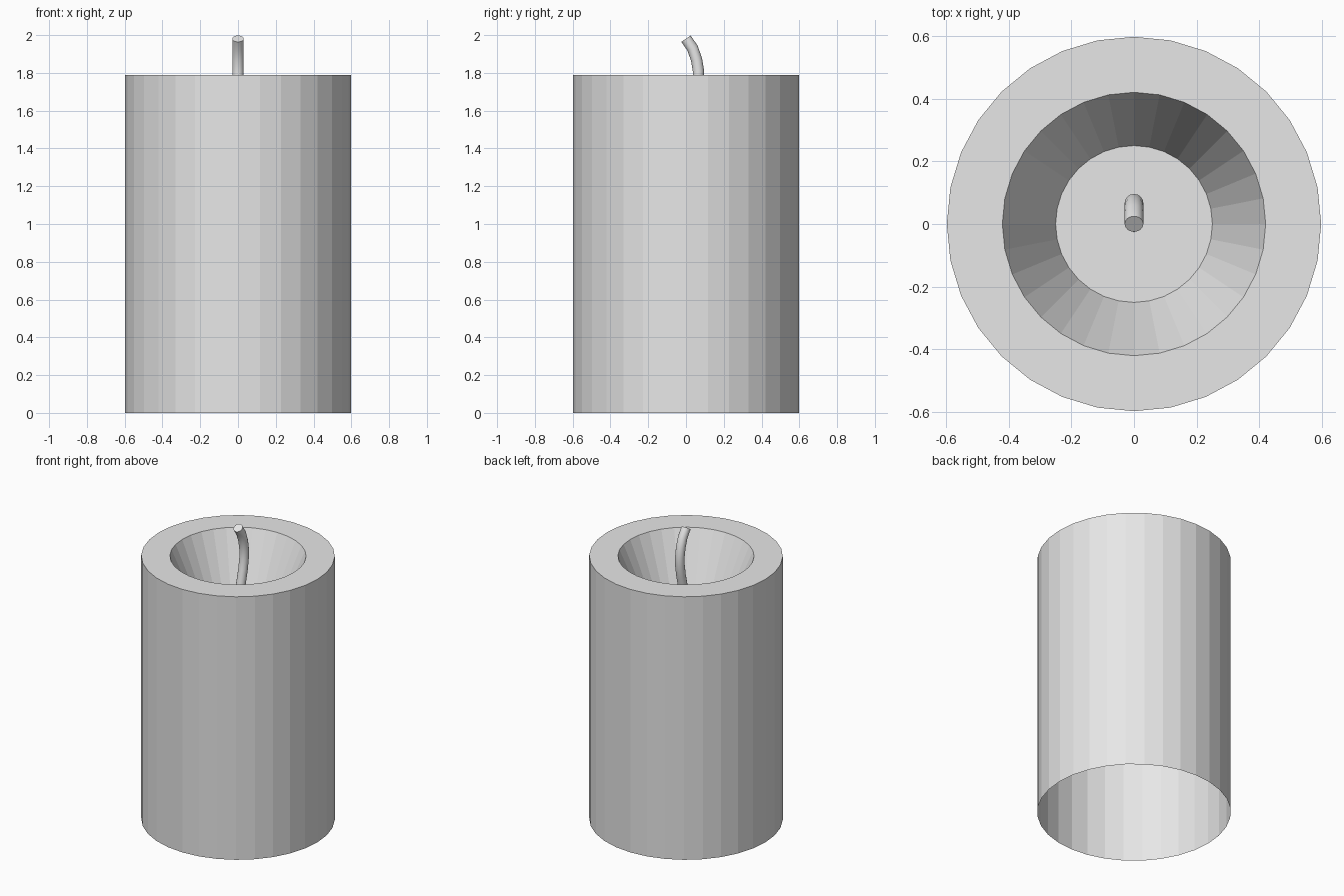
import bpy, bmesh, math
from mathutils import Vector

if "Cube" in bpy.data.objects:
    bpy.data.objects.remove(bpy.data.objects["Cube"])

wax = bpy.data.materials.new("pale grey")
wax.diffuse_color = (0.8, 0.8, 0.8, 1)
wax.use_nodes = True
wax.node_tree.nodes["Principled BSDF"].inputs["Base Color"].default_value = wax.diffuse_color


def skin(name, rings, cap_first, cap_last, smooth):
    """Bridge successive vertex rings into one surface."""
    bm = bmesh.new()
    loops = [[bm.verts.new(p) for p in ring] for ring in rings]
    n = len(loops[0])
    for a, b in zip(loops, loops[1:]):
        for i in range(n):
            j = (i + 1) % n
            bm.faces.new((a[i], a[j], b[j], b[i])).smooth = smooth
    if cap_first:
        bm.faces.new(loops[0][::-1])
    if cap_last:
        bm.faces.new(loops[-1])
    mesh = bpy.data.meshes.new(name)
    bm.to_mesh(mesh)
    bm.free()
    mesh.materials.append(wax)
    obj = bpy.data.objects.new(name, mesh)
    bpy.context.collection.objects.link(obj)
    return obj


def circle(centre, u, v, r, n):
    return [centre + r * (math.cos(t) * u + math.sin(t) * v)
            for t in (2 * math.pi * i / n for i in range(n))]


X, Y = Vector((1, 0, 0)), Vector((0, 1, 0))

# Candle body: open underneath, with a tapered melt well in the top
profile = [(0.597, 0), (0.597, 1.79), (0.42, 1.79), (0.25, 1.39)]
skin("candle_body",
     [circle(Vector((0, 0, z)), X, Y, r, 32) for r, z in profile],
     False, True, False)

# Wick: round cord bowing to the back, then curling forward at the tip
path = [(0.005, 1.39), (0.013, 1.50), (0.032, 1.59), (0.054, 1.68), (0.065, 1.75),
        (0.066, 1.81), (0.056, 1.87), (0.035, 1.93), (0.0, 1.981)]
points = [Vector((0, y, z)) for y, z in path]
rings = []
for i, p in enumerate(points):
    tangent = (points[min(i + 1, len(points) - 1)] - points[max(i - 1, 0)]).normalized()
    if i == 0:
        tangent = Vector((0, 0, 1))
    rings.append(circle(p, X, tangent.cross(X), 0.03, 16))
skin("wick", rings, True, True, True)
